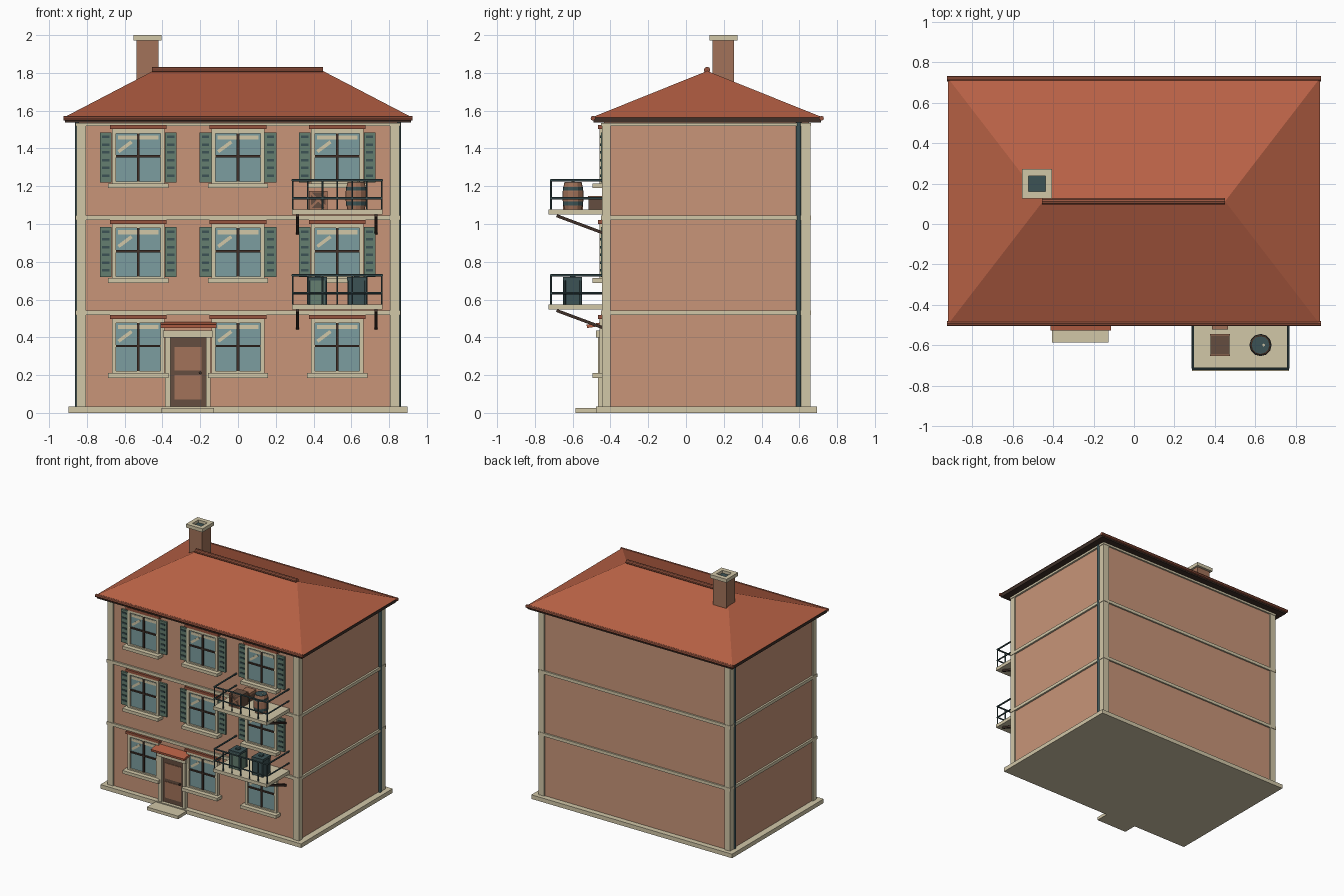
import bpy, bmesh, math
from mathutils import Vector, Matrix

if "Cube" in bpy.data.objects:
    bpy.data.objects.remove(bpy.data.objects["Cube"])

COLOURS = {
    "wall_plaster": (.58, .30, .19), "cream_stone": (.64, .57, .39),
    "roof_tile": (.48, .12, .06), "dark_tile": (.31, .09, .05),
    "dark_wood": (.05, .03, .022), "slate_metal": (.045, .085, .09),
    "shutter_green": (.13, .21, .16), "window_glass": (.20, .34, .35),
    "brown_brick": (.36, .17, .10), "door_wood": (.13, .075, .05),
}
WALL, CREAM, ROOF, TILE, DARK, SLATE, GREEN, GLASS, BROWN, DOOR = range(len(COLOURS))
MATERIALS = []
for label, rgb in COLOURS.items():
    m = bpy.data.materials.new(label)
    m.use_nodes = True
    m.diffuse_color = (*rgb, 1)
    m.node_tree.nodes["Principled BSDF"].inputs["Base Color"].default_value = (*rgb, 1)
    MATERIALS.append(m)


class Part:
    """Collects coloured primitives into one mesh."""

    def __init__(self, name):
        self.name, self.bm = name, bmesh.new()

    def paint(self, verts, mat):
        for f in {f for v in verts for f in v.link_faces}:
            f.material_index = mat

    def box(self, mat, x, y, z):
        mid = Matrix.Translation([sum(r) / 2 for r in (x, y, z)])
        size = Matrix.Diagonal([r[1] - r[0] for r in (x, y, z)] + [1])
        self.paint(bmesh.ops.create_cube(self.bm, size=1, matrix=mid @ size)["verts"], mat)

    def beam(self, mat, a, b, wide, deep):
        a, b = Vector(a), Vector(b)
        turn = (b - a).to_track_quat("Z", "Y").to_matrix().to_4x4()
        m = Matrix.Translation((a + b) / 2) @ turn @ Matrix.Diagonal((wide, deep, (b - a).length, 1))
        self.paint(bmesh.ops.create_cube(self.bm, size=1, matrix=m)["verts"], mat)

    def rod(self, mat, a, b, r, r2=None, sides=12):
        a, b = Vector(a), Vector(b)
        m = Matrix.Translation((a + b) / 2) @ (b - a).to_track_quat("Z", "Y").to_matrix().to_4x4()
        self.paint(bmesh.ops.create_cone(self.bm, cap_ends=True, segments=sides, radius1=r,
                   radius2=r2 or r, depth=(b - a).length, matrix=m)["verts"], mat)

    def done(self, places=((0, 0, 0),)):
        me = bpy.data.meshes.new(self.name)
        bmesh.ops.recalc_face_normals(self.bm, faces=self.bm.faces)
        self.bm.to_mesh(me)
        self.bm.free()
        for m in MATERIALS:
            me.materials.append(m)
        for p in places:
            ob = bpy.data.objects.new(self.name, me)
            ob.location = p
            bpy.context.collection.objects.link(ob)


FRONT, BACK, SIDE, MID = -.435, .65, .845, .112   # wall planes and ridge line
STOREY = .502

# Walls, plinth and doorstep
p = Part("walls")
p.box(WALL, (-SIDE, SIDE), (FRONT, BACK), (.02, 1.54))
p.done()
p = Part("plinth")
p.box(CREAM, (-.897, .897), (-.476, .693), (0, .033))
p.done()
p = Part("doorstep")
p.box(CREAM, (-.405, -.127), (-.585, -.45), (0, .025))
p.done()

# Corner posts, storey bands and drainpipes
p = Part("corner_posts")
for s in (-1, 1):
    for y in ((-.445, -.4), (.61, .66)):
        p.box(CREAM, sorted((s * .805, s * .856)), y, (.03, 1.53))
p.done()
p = Part("storey_bands")
for z in ((.517, .542), (1.02, 1.045), (1.52, 1.536)):
    p.box(CREAM, (-.86, .86), (-.449, .663), z)
p.done()
p = Part("drainpipes")
for s in (-1, 1):
    p.rod(SLATE, (s * .85, .597, .03), (s * .85, .597, 1.54), .014)
p.done()

# Hipped roof: lower edge ring pulled up to a ridge
p = Part("roof")
eave = [p.bm.verts.new((x, y, 1.565)) for x, y in ((-.92, -.497), (.92, -.497), (.92, .722), (-.92, .722))]
left, right = [p.bm.verts.new((x, MID, 1.81)) for x in (-.45, .45)]
a, b, c, d = eave
for loop in ((a, b, right, left), (b, c, right), (c, d, left, right), (d, a, left), (d, c, b, a)):
    p.bm.faces.new(loop).material_index = ROOF
p.done()
p = Part("soffit")
p.box(DARK, (-.915, .915), (-.49, .715), (1.537, 1.566))
p.done()
p = Part("eave_tiles")
for y in (-.492, .717):
    p.rod(TILE, (-.925, y, 1.56), (.925, y, 1.56), .013, sides=8)
p.done()
p = Part("ridge_cap")
p.rod(TILE, (-.455, MID, 1.815), (.45, MID, 1.815), .017, sides=10)
p.done()

# Chimney with an open cap
p = Part("chimney")
p.box(BROWN, (-.538, -.42), (.14, .253), (1.565, 1.975))
p.box(SLATE, (-.522, -.436), (.157, .237), (1.97, 1.978))
for x in ((-.553, -.52), (-.438, -.405)):
    p.box(CREAM, x, (.125, .272), (1.972, 2))
for y in ((.125, .16), (.236, .272)):
    p.box(CREAM, (-.52, -.438), y, (1.972, 2))
p.done()

# Window, drawn once around the pane centre and repeated
columns = (-.528, 0, .525)
rows = [1.355 - STOREY * i for i in range(3)]
p = Part("window")
p.box(GLASS, (-.12, .12), (-.01, 0), (-.13, .13))
for s in (-1, 1):
    p.box(CREAM, sorted((s * .118, s * .139)), (-.024, 0), (-.145, .147))
p.box(CREAM, (-.118, .118), (-.024, 0), (.125, .147))
p.box(CREAM, (-.118, .118), (-.024, 0), (-.145, -.13))
p.box(CREAM, (-.16, .16), (-.06, 0), (-.165, -.14))
p.box(TILE, (-.15, .15), (-.032, 0), (.147, .168))
p.box(CREAM, (-.108, .108), (-.013, -.01), (.092, .114))
p.beam(CREAM, (-.105, -.012, .028), (-.035, -.012, .08), .004, .018)
p.box(DARK, (-.007, .007), (-.02, -.01), (-.13, .125))
p.box(DARK, (-.118, .118), (-.019, -.01), (-.003, .009))
p.done([(x, FRONT, z) for x in columns for z in rows])

# Louvred shutter pairs on the two upper storeys
p = Part("shutters")
for s in (-1, 1):
    p.box(GREEN, sorted((s * .141, s * .203)), (-.016, 0), (-.134, .13))
    for i in range(6):
        z = -.105 + i * .041
        p.box(SLATE, sorted((s * .153, s * .191)), (-.021, -.014), (z, z + .013))
p.done([(x, FRONT, z) for x in columns for z in rows[:2]])

# Front door with frame and canopy
p = Part("door")
p.box(DOOR, (-.357, -.17), (-.45, FRONT), (.033, .4))
for z in ((.07, .2), (.225, .35)):
    p.box(BROWN, (-.335, -.193), (-.454, -.45), z)
p.rod(DARK, (-.2, -.465, .212), (-.2, -.45, .212), .008)
p.done()
p = Part("door_frame")
for x in ((-.387, -.357), (-.17, -.145)):
    p.box(CREAM, x, (-.467, FRONT), (.03, .4))
p.box(CREAM, (-.397, -.135), (-.476, FRONT), (.4, .437))
p.done()
p = Part("door_canopy")
p.beam(ROOF, (-.263, FRONT, .472), (-.263, -.525, .458), .297, .018)
p.done()

# Balcony: slab, braces and railing, with heights above its floor
floors = [(0, 0, 1.076 - STOREY * i) for i in range(2)]
p = Part("balcony_slab")
p.box(CREAM, (.287, .765), (-.727, FRONT), (-.027, 0))
for x in (.316, .73):
    p.beam(DARK, (x, -.685, -.032), (x, FRONT, -.125), .016, .016)
p.done(floors)
p = Part("balcony_railing")
for i in range(7):
    x = .29 + i * .0785
    p.rod(SLATE, (x, -.715, 0), (x, -.715, .158), .005, sides=6)
for z, r in ((.06, .006), (.155, .007)):
    p.rod(SLATE, (.286, -.715, z), (.766, -.715, z), r, sides=6)
    for x in (.29, .761):
        p.rod(SLATE, (x, -.715, z), (x, FRONT, z), r, sides=6)
p.done(floors)

# Barrel of stacked bulging rings with metal hoops
p = Part("barrel")
widths = (.046, .055, .055, .046)
for i in range(3):
    p.rod(BROWN, (0, 0, i * .048), (0, 0, i * .048 + .048), widths[i], widths[i + 1])
for z in (.022, .098):
    p.rod(SLATE, (0, 0, z), (0, 0, z + .022), .054)
p.rod(SLATE, (0, 0, .14), (0, 0, .147), .044)
p.rod(CREAM, (.015, 0, .145), (.015, 0, .151), .007, sides=6)
p.done([(.625, -.598, floors[0][2])])

# Crates with crossed slats
p = Part("crate")
p.box(DOOR, (-.047, .047), (-.047, .047), (0, .1))
for s in (-1, 1):
    for y in (-.05, .05):
        p.beam(BROWN, (s * -.043, y, .01), (s * .043, y, .09), .006, .012)
        p.box(BROWN, sorted((s * .038, s * .05)), (y - .004, y + .004), (0, .1))
        p.box(BROWN, (-.05, .05), (y - .004, y + .004), (.046 + s * .046, .054 + s * .046))
p.done([(.425, -.598, floors[0][2])])
p = Part("low_crate")
p.box(DOOR, (.39, .46), (-.515, FRONT), (0, .066))
p.box(BROWN, (.385, .465), (-.52, FRONT), (.055, .072))
p.done(floors[:1])

# Bins on the lower balcony
for name, x, body, lid in (("green_bin", .422, GREEN, SLATE), ("slate_bin", .628, SLATE, SLATE)):
    p = Part(name)
    p.box(body, (-.044, .044), (-.044, .044), (0, .135))
    for sx in (-1, 1):
        for sy in (-1, 1):
            p.rod(SLATE, (sx * .043, sy * .043, 0), (sx * .043, sy * .043, .135), .007, sides=6)
    p.box(lid, (-.05, .05), (-.05, .05), (.128, .146))
    p.box(lid, (-.015, .015), (-.015, .015), (.146, .155))
    p.done([(x, -.6, floors[1][2])])
